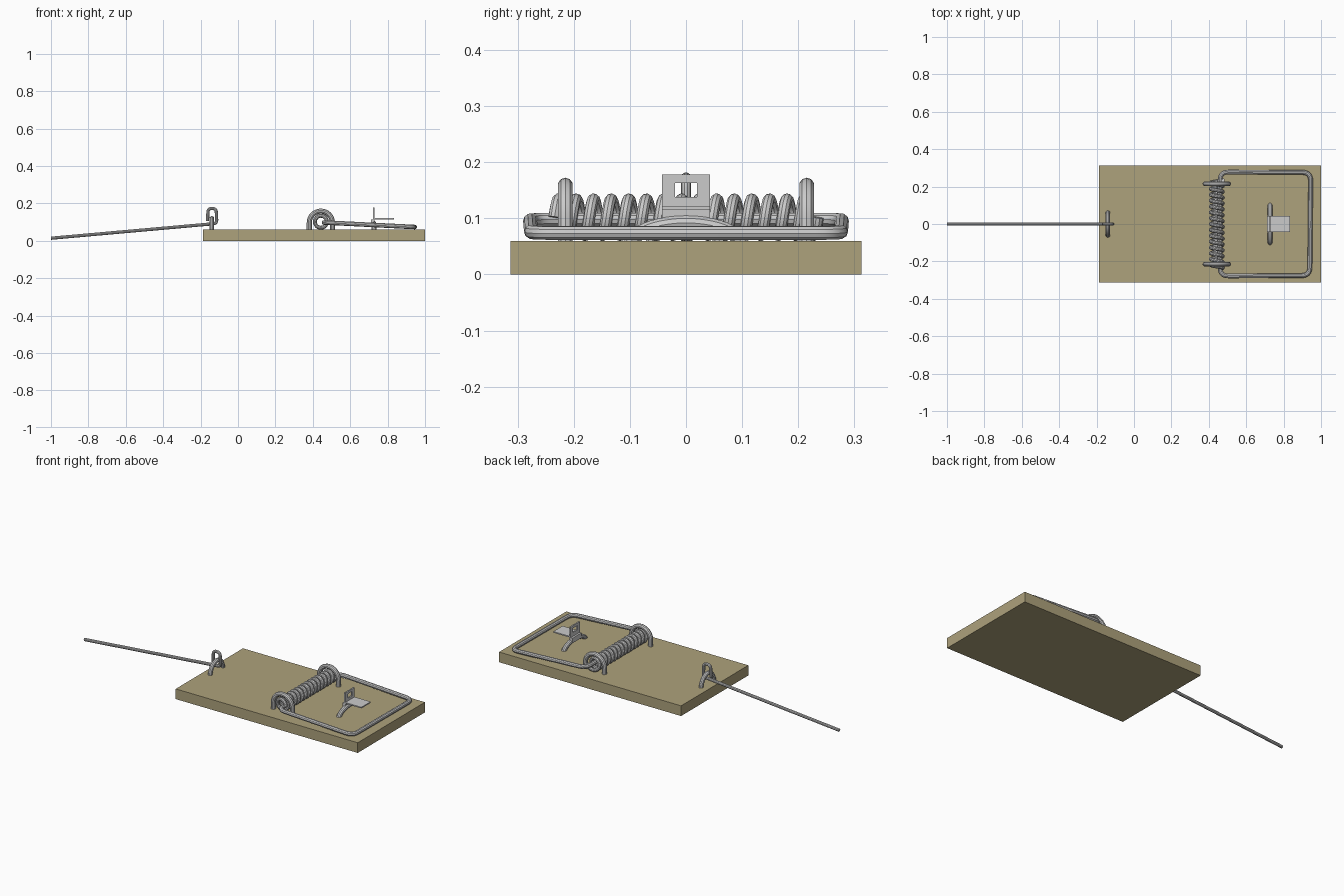
import bpy, bmesh
from math import sin, cos, pi
from mathutils import Vector

if "Cube" in bpy.data.objects:
    bpy.data.objects.remove(bpy.data.objects["Cube"])


def fillet(pts, rad, closed=False, n=6):
    """Replace the corners of a polyline with smooth bends."""
    pts = [Vector(p) for p in pts]
    out = []
    for i, p in enumerate(pts):
        if not closed and i in (0, len(pts) - 1):
            out.append(p)
            continue
        a, b = pts[i - 1] - p, pts[(i + 1) % len(pts)] - p
        s = p + a.normalized() * min(rad, a.length * 0.49)
        e = p + b.normalized() * min(rad, b.length * 0.49)
        for k in range(n + 1):
            t = k / n
            out.append(s * (1 - t) ** 2 + p * 2 * t * (1 - t) + e * t * t)
    return out


def wire(name, pts, r, closed=False):
    """Round wire swept along a path, turned into a mesh."""
    cu = bpy.data.curves.new(name, 'CURVE')
    cu.dimensions = '3D'
    cu.bevel_depth = r
    cu.bevel_resolution = 3
    cu.use_fill_caps = True
    sp = cu.splines.new('POLY')
    sp.points.add(len(pts) - 1)
    for q, p in zip(sp.points, pts):
        q.co = (*p, 1)
    sp.use_cyclic_u = closed
    ob = bpy.data.objects.new(name, cu)
    bpy.context.collection.objects.link(ob)
    bpy.ops.object.select_all(action='DESELECT')
    ob.select_set(True)
    bpy.context.view_layer.objects.active = ob
    bpy.ops.object.convert(target='MESH')
    bpy.ops.object.shade_smooth_by_angle()
    return ob


def boxes(name, spans):
    """One object made of boxes given as (x0, x1, y0, y1, z0, z1)."""
    bm = bmesh.new()
    for x0, x1, y0, y1, z0, z1 in spans:
        vs = bmesh.ops.create_cube(bm, size=1)['verts']
        for v in vs:
            v.co = (x1 if v.co.x > 0 else x0, y1 if v.co.y > 0 else y0,
                    z1 if v.co.z > 0 else z0)
    me = bpy.data.meshes.new(name)
    bm.to_mesh(me)
    bm.free()
    ob = bpy.data.objects.new(name, me)
    bpy.context.collection.objects.link(ob)
    return ob


def arch(n, half, base, rise):
    """Half-ellipse of (offset, height) pairs."""
    return [(half * cos(pi * i / n), base + rise * sin(pi * i / n)) for i in range(n + 1)]


# wooden base board
board = boxes("base_board", [(-0.187, 1.0, -0.313, 0.313, 0, 0.06)])
wood = bpy.data.materials.new("wood")
wood.diffuse_color = (0.42, 0.36, 0.2, 1)
wood.use_nodes = True
wood.node_tree.nodes["Principled BSDF"].inputs["Base Color"].default_value = wood.diffuse_color
board.data.materials.append(wood)

# coil spring
SX, SZ = 0.443, 0.102
turns, seg, half = 15, 24, 0.235
coil = []
for i in range(turns * seg + 1):
    a = 2 * pi * i / seg
    coil.append((SX + 0.032 * cos(a), -half + 2 * half * i / (turns * seg), SZ + 0.032 * sin(a)))
wire("spring", coil, 0.0105)

# striking bar, with its axle running through the spring
bar = [(0.46, -0.278, 0.098), (0.94, -0.276, 0.074),
       (0.945, 0.276, 0.074), (0.46, 0.278, 0.098)]
wire("striking_bar", fillet(bar, 0.045, True), 0.0125, True)

# staples that hold the spring down
for side, y in (("left", -0.215), ("right", 0.215)):
    top = [(SX + u, y, z) for u, z in arch(16, 0.062, 0.097, 0.062)]
    path = [(SX + 0.062, y, 0.05)] + top + [(SX - 0.062, y, 0.05)]
    wire("spring_staple_" + side, path, 0.0135)

# staples for the bait pedal and the holding rod
wire("pedal_staple", [(0.727, u, z) for u, z in arch(20, 0.1, 0.05, 0.042)], 0.0135)
wire("rod_staple", [(-0.14, u, z) for u, z in arch(20, 0.06, 0.05, 0.07)], 0.0125)

# holding rod hooked around its staple
rod = [(-1.0, 0, 0.014), (-0.113, 0, 0.093), (-0.117, 0, 0.173),
       (-0.16, 0, 0.173), (-0.163, 0, 0.106)]
wire("holding_rod", fillet(rod, 0.02), 0.009)

# bait pedal: upright catch with a window, flat tread and hinge lip
boxes("bait_pedal", [
    (0.722, 0.73, -0.043, -0.02, 0.085, 0.178),
    (0.722, 0.73, 0.02, 0.043, 0.085, 0.178),
    (0.722, 0.73, -0.02, 0.02, 0.163, 0.178),
    (0.722, 0.73, -0.02, 0.02, 0.085, 0.138),
    (0.73, 0.835, -0.043, 0.043, 0.115, 0.122),
    (0.711, 0.722, -0.043, 0.043, 0.085, 0.115),
])
